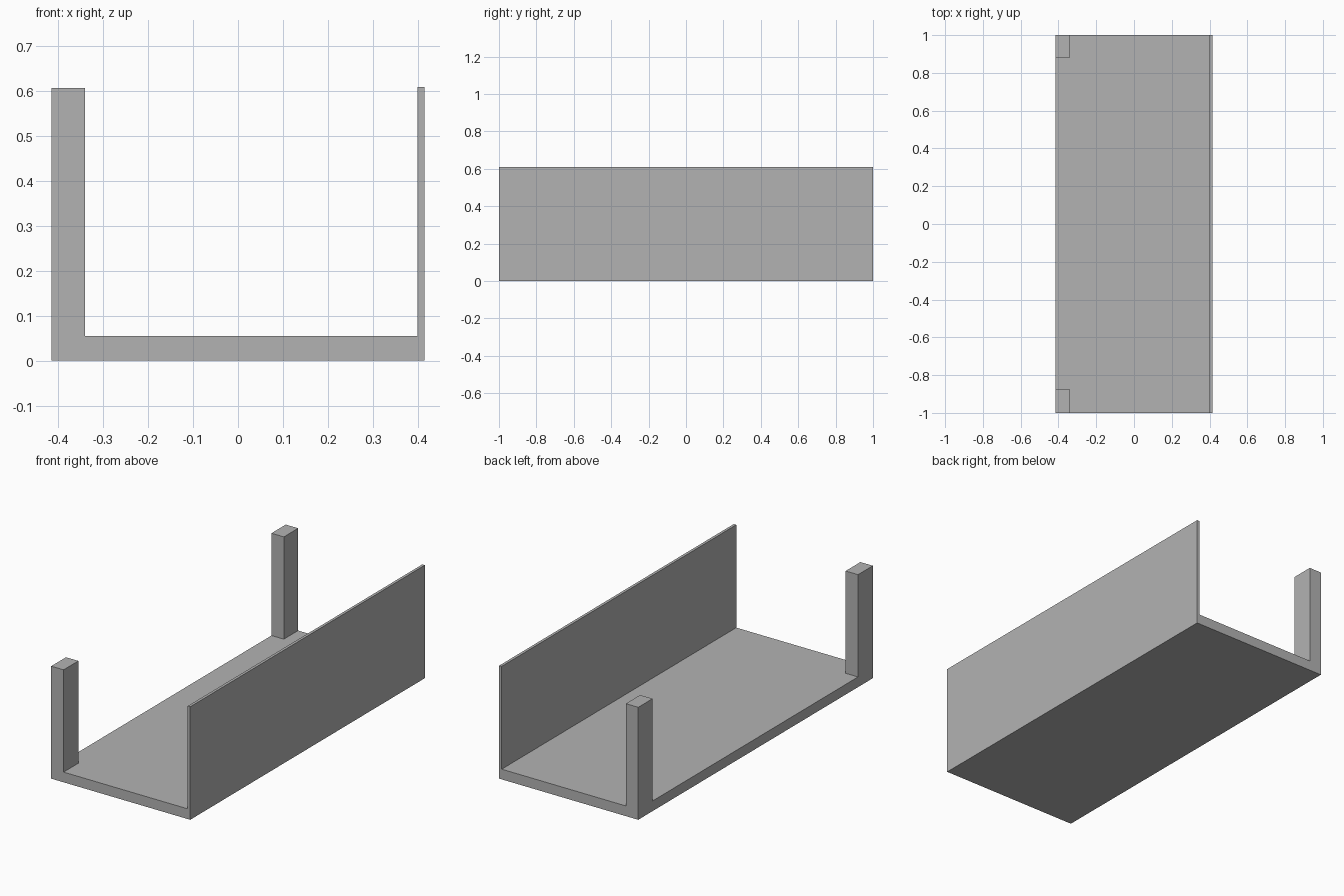
import bpy
import bmesh
from mathutils import Vector

if "Cube" in bpy.data.objects:
    bpy.data.objects.remove(bpy.data.objects["Cube"], do_unlink=True)

# Single plain grey finish
grey = bpy.data.materials.new("plain_grey")
grey.use_nodes = True
colour = (0.45, 0.45, 0.45, 1)
grey.diffuse_color = colour
grey.node_tree.nodes["Principled BSDF"].inputs["Base Color"].default_value = colour


def box(name, low, high):
    """Flat-sided block between two opposite corners."""
    low, high = Vector(low), Vector(high)
    bm = bmesh.new()
    bmesh.ops.create_cube(bm, size=1)
    bmesh.ops.scale(bm, vec=high - low, verts=bm.verts)
    bmesh.ops.translate(bm, vec=(low + high) / 2, verts=bm.verts)
    mesh = bpy.data.meshes.new(name)
    bm.to_mesh(mesh)
    bm.free()
    mesh.materials.append(grey)
    obj = bpy.data.objects.new(name, mesh)
    bpy.context.collection.objects.link(obj)
    return obj


half_width, half_length = 0.415, 1.0
floor_top, height = 0.055, 0.61
wall_inner, post_inner = 0.4, -0.341

# Floor slab and the full-length side wall
box("floor", (-half_width, -half_length, 0), (wall_inner, half_length, floor_top))
box("side_wall", (wall_inner, -half_length, 0), (half_width, half_length, height))

# Corner posts on the open side
post_top = 0.607
box("front_post", (-half_width, -half_length, floor_top), (post_inner, -0.874, post_top))
box("back_post", (-half_width, 0.878, floor_top), (post_inner, half_length, post_top))
